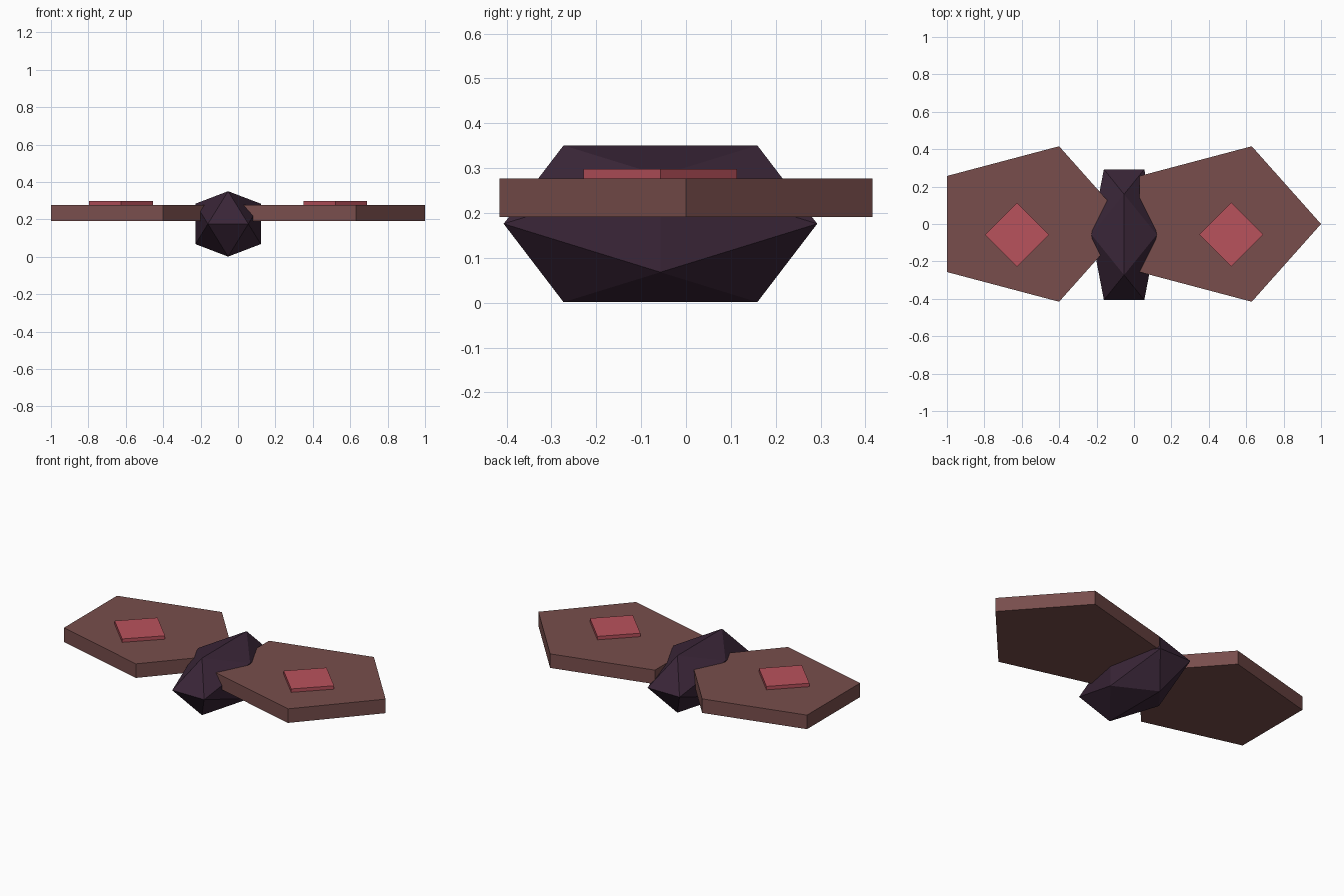
import bpy, bmesh, math

cube = bpy.data.objects.get("Cube")
if cube:
    bpy.data.objects.remove(cube)


def material(name, rgb):
    mat = bpy.data.materials.new(name)
    mat.use_nodes = True
    color = (*rgb, 1)
    mat.diffuse_color = color
    mat.node_tree.nodes["Principled BSDF"].inputs["Base Color"].default_value = color
    return mat


def finish(name, bm, mat, location):
    bmesh.ops.recalc_face_normals(bm, faces=bm.faces[:])
    mesh = bpy.data.meshes.new(name)
    bm.to_mesh(mesh)
    bm.free()
    mesh.materials.append(mat)
    obj = bpy.data.objects.new(name, mesh)
    obj.location = location
    bpy.context.collection.objects.link(obj)


def prism(name, sides, rx, ry, center, bottom, top, mat):
    """Flat n-sided slab with its first corner pointing to +x."""
    bm = bmesh.new()
    angles = [math.tau * i / sides for i in range(sides)]
    base = bm.faces.new([bm.verts.new((rx * math.cos(a), ry * math.sin(a), 0)) for a in angles])
    extruded = bmesh.ops.extrude_face_region(bm, geom=[base], use_keep_orig=True)["geom"]
    new_verts = [v for v in extruded if isinstance(v, bmesh.types.BMVert)]
    bmesh.ops.translate(bm, verts=new_verts, vec=(0, 0, top - bottom))
    finish(name, bm, mat, (*center, bottom))


body_mat = material("dark plum", (0.042, 0.019, 0.039))
wing_mat = material("dusty brown", (0.188, 0.076, 0.072))
spot_mat = material("rose red", (0.485, 0.084, 0.107))

# Body: icosahedron from golden rectangles, stretched along y
short = 0.108
long = short * (1 + math.sqrt(5)) / 2
bm = bmesh.new()
for s in (-1, 1):
    for t in (-1, 1):
        bm.verts.new((0, 2 * s * short, t * long))
        bm.verts.new((s * long, 0, t * short))
        bm.verts.new((s * short, 2 * t * long, 0))
bmesh.ops.convex_hull(bm, input=bm.verts[:])
finish("body", bm, body_mat, (-0.053, -0.057, 0.176))

# Wings: matching pentagon slabs, each with a diamond spot on top
for side, x in (("left", 0.464), ("right", -0.566)):
    prism(side + "_wing", 5, 0.536, 0.437, (x, 0), 0.191, 0.277, wing_mat)
    spot_x = 0.52 if side == "left" else -0.625
    prism(side + "_wing_spot", 4, 0.171, 0.171, (spot_x, -0.057), 0.26, 0.298, spot_mat)
